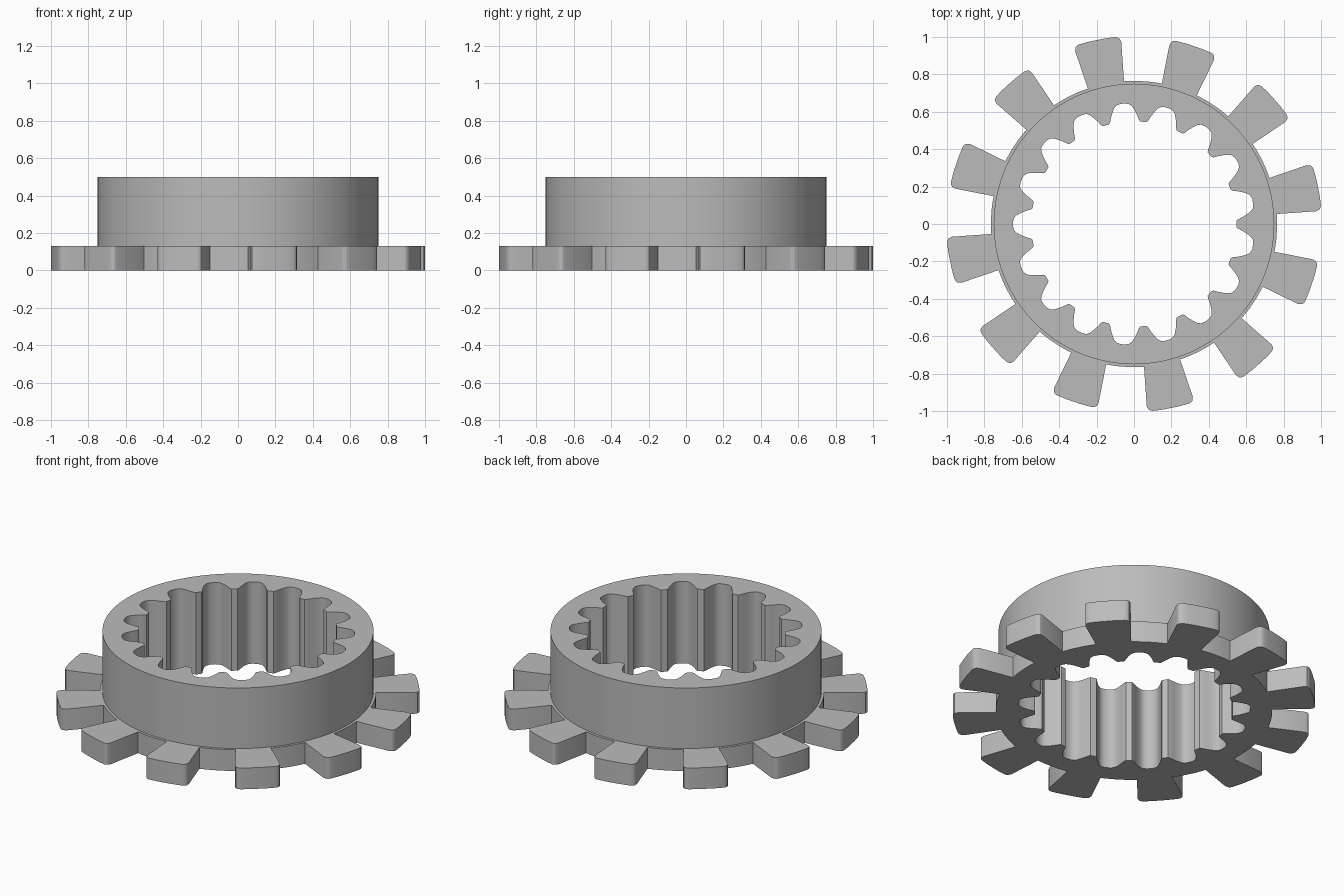
import bpy, bmesh
from math import radians, cos, sin

cube = bpy.data.objects.get("Cube")
if cube:
    bpy.data.objects.remove(cube)

LUGS, LUG_PHASE, LUG_HALF = 12, 11.4, 7.4
SPLINES = 17
ROOT_R, COLLAR_R = 0.765, 0.75
FLANGE_Z, TOP_Z = 0.13, 0.5


def polar(r, deg):
    return r * cos(radians(deg)), r * sin(radians(deg))


def repeat_outline(half_profile, count, phase):
    """Mirror a (radius, angle) half profile and repeat it around the axis."""
    whole = [(r, -a) for r, a in reversed(half_profile)] + half_profile
    return [polar(r, phase + 360 * i / count + a)
            for i in range(count) for r, a in whole]


# Drive lug: rounded outer corners, radial flanks, arc of the root circle
gap = 180 / LUGS - LUG_HALF
lug = [(1.004, 2), (1.004, 4), (1.004, 5.7), (1.001, 6.4), (0.993, 7), (0.975, LUG_HALF)]
lug += [(ROOT_R, LUG_HALF + gap * t / 4) for t in range(4)]
flange_outline = repeat_outline(lug, LUGS, LUG_PHASE)

# Internal spline tooth: flat tip, hollow flank, rounded valley
spline = [(0.549, 1.8), (0.558, 2.6), (0.58, 3.6), (0.604, 4.8),
          (0.628, 6.2), (0.64, 7.4), (0.646, 9.2)]
bore_outline = repeat_outline(spline, SPLINES, 0)

collar_outline = [polar(COLLAR_R, 3 * i) for i in range(120)]

bm = bmesh.new()


def loop(points, z):
    return [bm.verts.new((x, y, z)) for x, y in points]


def wall(low, high):
    for i in range(len(low)):
        j = (i + 1) % len(low)
        bm.faces.new((low[i], low[j], high[j], high[i]))


def cap(outer, inner):
    edges = []
    for ring in (outer, inner):
        for a, b in zip(ring, ring[1:] + ring[:1]):
            edges.append(bm.edges.get((a, b)) or bm.edges.new((a, b)))
    bmesh.ops.triangle_fill(bm, edges=edges, use_beauty=True)


# Walls
flange_low, flange_high = loop(flange_outline, 0), loop(flange_outline, FLANGE_Z)
collar_low, collar_high = loop(collar_outline, FLANGE_Z), loop(collar_outline, TOP_Z)
bore_low, bore_high = loop(bore_outline, 0), loop(bore_outline, TOP_Z)
wall(flange_low, flange_high)
wall(collar_low, collar_high)
wall(bore_low, bore_high)

# Underside, flange top and collar top
cap(flange_low, bore_low)
cap(flange_high, collar_low)
cap(collar_high, bore_high)
bmesh.ops.recalc_face_normals(bm, faces=bm.faces)

mesh = bpy.data.meshes.new("splined_lug_ring")
bm.to_mesh(mesh)
bm.free()
ring = bpy.data.objects.new("splined_lug_ring", mesh)
bpy.context.collection.objects.link(ring)

# Plain grey metal
grey = bpy.data.materials.new("light_grey")
grey.use_nodes = True
colour = (0.5, 0.5, 0.5, 1)
grey.diffuse_color = colour
grey.node_tree.nodes["Principled BSDF"].inputs["Base Color"].default_value = colour
mesh.materials.append(grey)

bpy.ops.object.select_all(action="DESELECT")
ring.select_set(True)
bpy.context.view_layer.objects.active = ring
bpy.ops.object.shade_smooth_by_angle(angle=radians(32))
